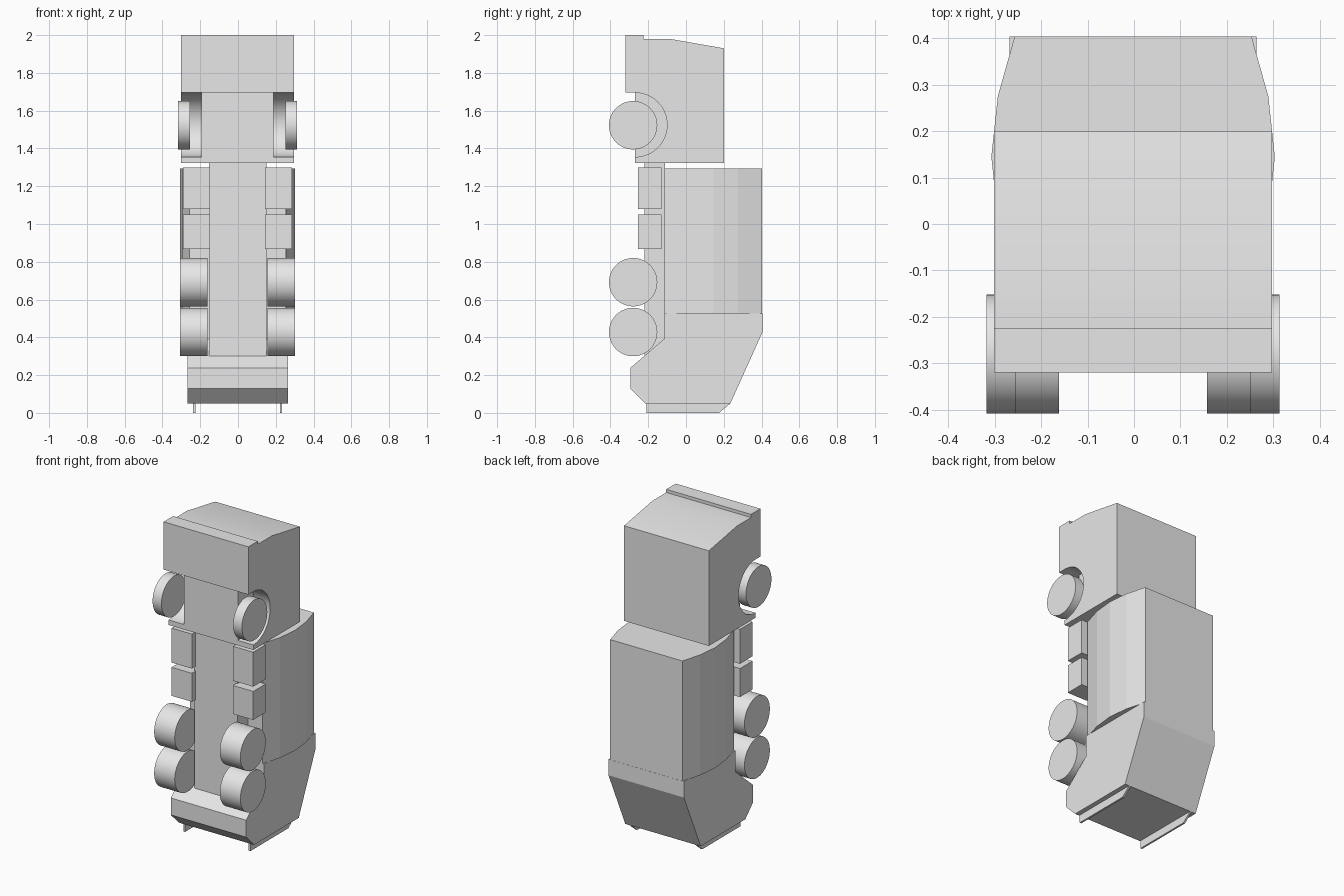
import bpy, bmesh, math
from mathutils import Matrix

cube = bpy.data.objects.get("Cube")
if cube:
    bpy.data.objects.remove(cube, do_unlink=True)

grey = bpy.data.materials.new("plain_grey")
grey.use_nodes = True
grey.diffuse_color = (0.8, 0.8, 0.8, 1)
grey.node_tree.nodes["Principled BSDF"].inputs["Base Color"].default_value = (0.8, 0.8, 0.8, 1)

CX = -0.002  # centre line of the truck


def finish(bm, name):
    bmesh.ops.recalc_face_normals(bm, faces=bm.faces)
    mesh = bpy.data.meshes.new(name)
    bm.to_mesh(mesh)
    bm.free()
    mesh.materials.append(grey)
    ob = bpy.data.objects.new(name, mesh)
    bpy.context.collection.objects.link(ob)
    return ob


def prism(name, points, offset):
    """Extrude a closed outline along an offset vector."""
    bm = bmesh.new()
    face = bm.faces.new([bm.verts.new(p) for p in points])
    ext = bmesh.ops.extrude_face_region(bm, geom=[face])["geom"]
    bmesh.ops.translate(bm, vec=offset, verts=[v for v in ext if isinstance(v, bmesh.types.BMVert)])
    return finish(bm, name)


def side_profile(name, outline, x0, x1):
    return prism(name, [(CX + x0, y, z) for y, z in outline], (x1 - x0, 0, 0))


def box(name, x0, x1, y0, y1, z0, z1):
    return side_profile(name, [(y0, z0), (y1, z0), (y1, z1), (y0, z1)], x0, x1)


def drum(name, x0, x1, y, z, radius):
    """Cylinder lying along x."""
    bm = bmesh.new()
    place = Matrix.Translation((CX + (x0 + x1) / 2, y, z)) @ Matrix.Rotation(math.pi / 2, 4, "Y")
    bmesh.ops.create_cone(bm, cap_ends=True, segments=64, radius1=radius, radius2=radius,
                          depth=abs(x1 - x0), matrix=place)
    return finish(bm, name)


def smooth(ob):
    bpy.ops.object.select_all(action="DESELECT")
    ob.select_set(True)
    bpy.context.view_layer.objects.active = ob
    bpy.ops.object.shade_smooth_by_angle(angle=math.radians(30))


# Cab with roof lip and front overhang
cab = side_profile("cab", [(-0.32, 2.0), (-0.225, 2.0), (-0.225, 1.98), (-0.085, 1.98),
                           (0.2, 1.93), (0.2, 1.323), (-0.27, 1.323), (-0.27, 1.695),
                           (-0.32, 1.695)], -0.299, 0.299)

# Chassis beam
box("chassis", -0.152, 0.152, -0.22, -0.11, 0.302, 1.33)

# Load body with bulging sides
half = [(0.255, -0.115), (0.291, 0.01), (0.305, 0.145), (0.291, 0.275), (0.255, 0.403)]
outline = [(x, y) for x, y in half] + [(-x, y) for x, y in reversed(half)]
prism("load_body", [(CX + x, y, 0.525) for x, y in outline], (0, 0, 0.768))

# Rear hopper
side_profile("rear_hopper", [(-0.115, 0.527), (-0.115, 0.392), (-0.295, 0.238), (-0.295, 0.13),
                             (-0.215, 0.05), (0.235, 0.05), (0.404, 0.425), (0.404, 0.527)],
             -0.266, 0.266)

for side, s in (("left", 1), ("right", -1)):
    # Wheel arch cut out of the cab
    cutter = drum("arch_cutter", s * 0.19, s * 0.4, -0.27, 1.525, 0.17)
    cutter.hide_render = True
    mod = cab.modifiers.new("arch", "BOOLEAN")
    mod.operation = "DIFFERENCE"
    mod.solver = "EXACT"
    mod.object = cutter
    bpy.context.view_layer.objects.active = cab
    bpy.ops.object.modifier_apply(modifier=mod.name)
    bpy.data.objects.remove(cutter, do_unlink=True)

    # Wheels
    smooth(drum(side + "_front_wheel", s * 0.253, s * 0.315, -0.28, 1.523, 0.128))
    for label, z in (("middle", 0.692), ("rear", 0.428)):
        smooth(drum(f"{side}_{label}_wheel", s * 0.159, s * 0.304, -0.28, z, 0.128))

    # Tank boxes beside the chassis
    for label, z0, z1 in (("upper", 1.08, 1.3), ("lower", 0.868, 1.05)):
        box(f"{side}_{label}_tank_box", s * 0.145, s * 0.288, -0.255, -0.13, z0, z1)

    # Thin rail on the hopper end
    side_profile(side + "_hopper_rail", [(-0.21, 0.06), (-0.21, 0), (0.175, 0), (0.235, 0.05),
                                         (0.235, 0.06)], s * 0.224, s * 0.236)

smooth(cab)
